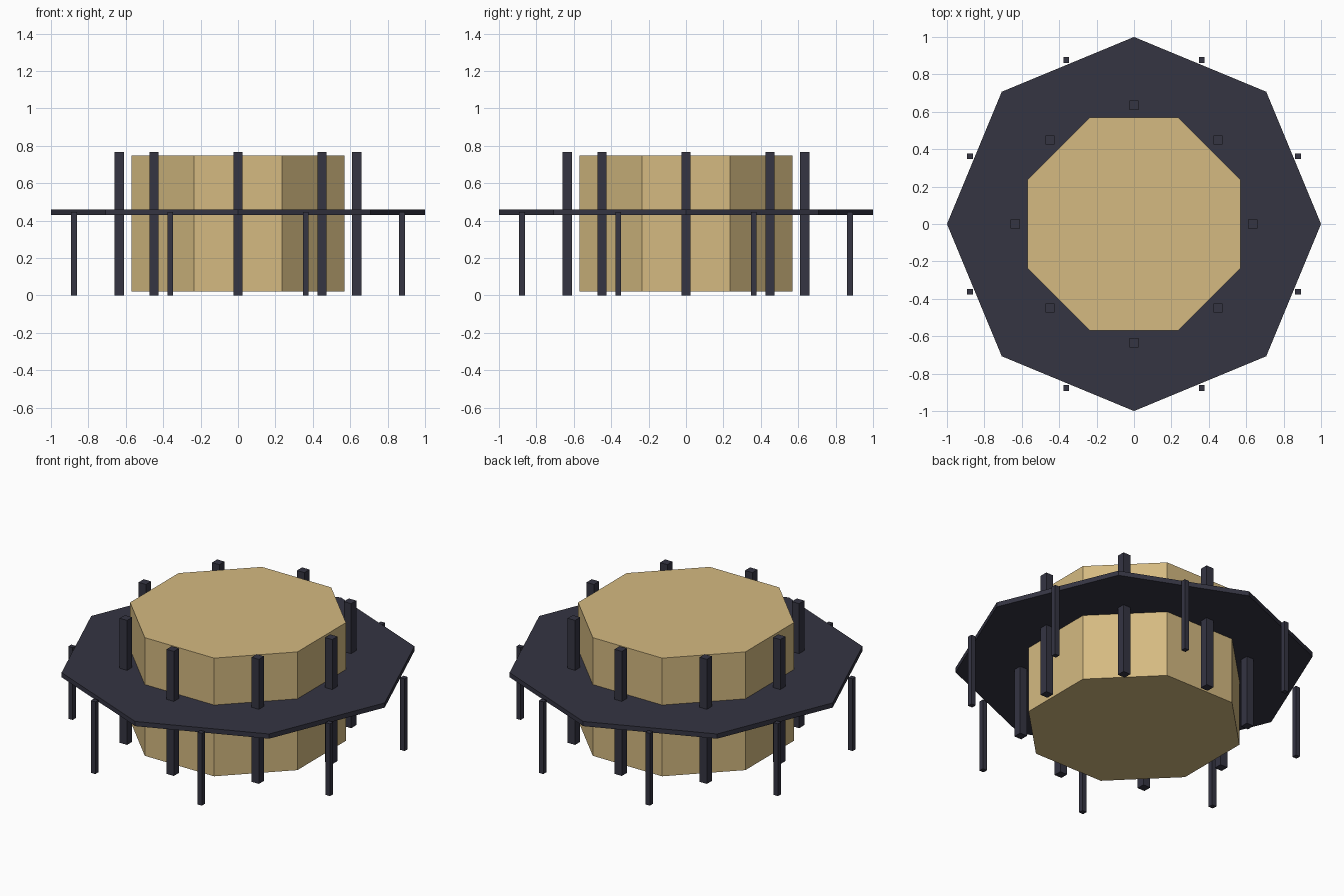
import bpy
from math import cos, sin, pi

if "Cube" in bpy.data.objects:
    bpy.data.objects.remove(bpy.data.objects["Cube"])


def material(name, color):
    m = bpy.data.materials.new(name)
    m.diffuse_color = color
    m.use_nodes = True
    m.node_tree.nodes["Principled BSDF"].inputs["Base Color"].default_value = m.diffuse_color
    return m


wood = material("tan_wood", (0.66, 0.49, 0.22, 1))
dark = material("dark_metal", (0.035, 0.035, 0.055, 1))


def octagon(name, radius, z0, z1, turn, mat):
    bpy.ops.mesh.primitive_cylinder_add(vertices=8, radius=radius, depth=z1 - z0,
                                        location=(0, 0, (z0 + z1) / 2))
    ob = bpy.context.object
    ob.name = name
    ob.rotation_euler.z = turn
    ob.data.materials.append(mat)


def bars(name, ring, start, size, height):
    # eight upright, axis-aligned square bars around a circle
    for i in range(8):
        a = start + i * pi / 4
        bpy.ops.mesh.primitive_cube_add(
            size=1, location=(ring * cos(a), ring * sin(a), height / 2))
        ob = bpy.context.object
        ob.name = f"{name}_{i + 1}"
        ob.scale = (size, size, height)
        ob.data.materials.append(dark)


# Central planter block, flats facing the axes
octagon("planter", 0.617, 0.02, 0.748, pi / 8, wood)
# Surrounding bench seat, corners on the axes
octagon("bench_seat", 1.0, 0.43, 0.459, 0, dark)
# Tall posts around the planter and slim legs at the bench edge
bars("planter_post", 0.635, 0, 0.05, 0.767)
bars("bench_leg", 0.949, pi / 8, 0.03, 0.445)
